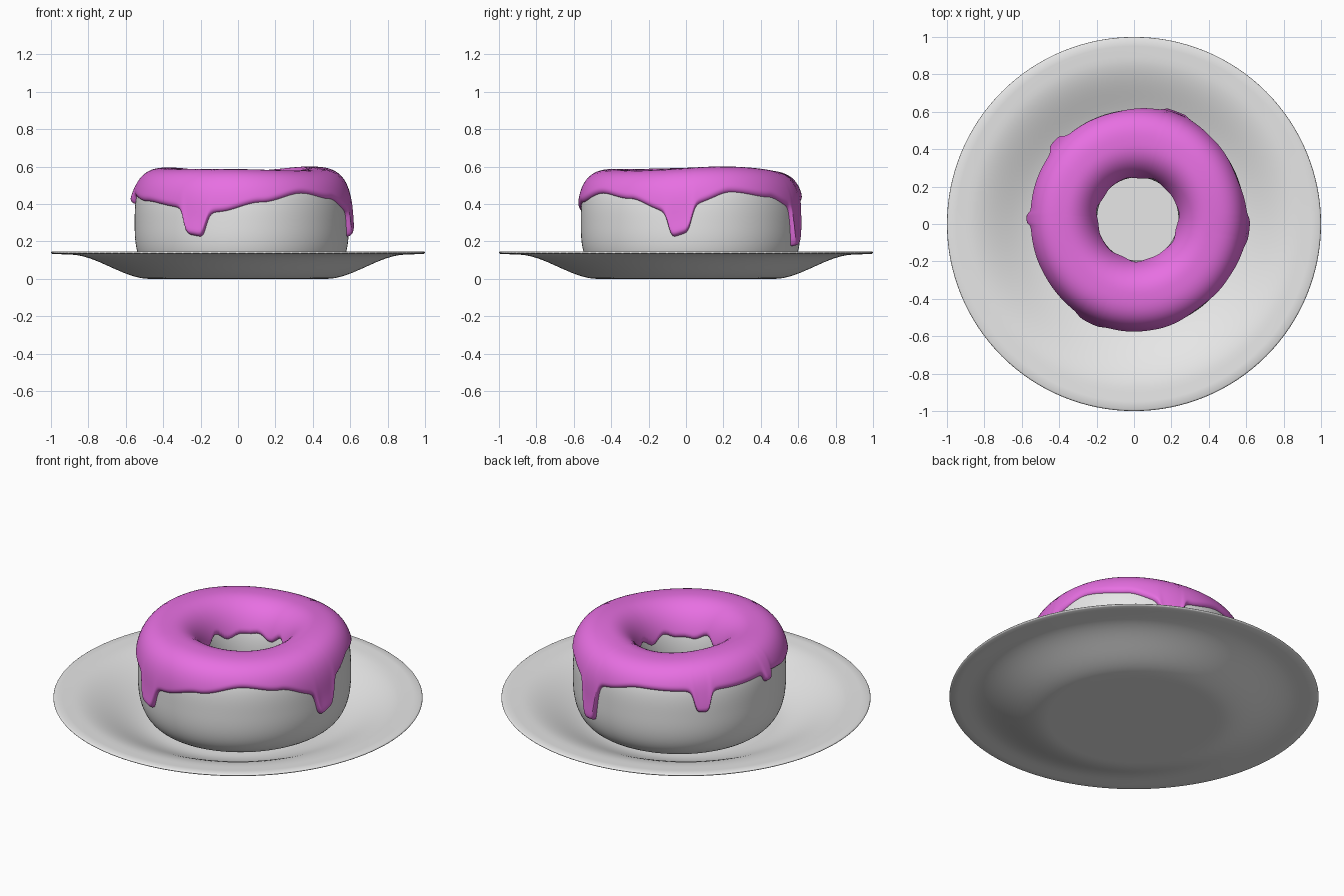
import bpy, bmesh, math
from math import sin, cos, pi

if "Cube" in bpy.data.objects:
    bpy.data.objects.remove(bpy.data.objects["Cube"])

CX, CY = 0.02, 0.028            # ring centre, slightly off the plate centre
RING, ZC, HALF_H = 0.395, 0.295, 0.275


def material(name, rgb):
    m = bpy.data.materials.new(name)
    m.diffuse_color = (*rgb, 1)
    m.use_nodes = True
    m.node_tree.nodes["Principled BSDF"].inputs["Base Color"].default_value = m.diffuse_color
    return m


white = material("white", (0.8, 0.8, 0.8))
pink = material("pink", (0.8, 0.16, 0.76))


def sweep(name, columns, mat, closed=False):
    """Skin a ring of point columns into a smooth mesh."""
    bm = bmesh.new()
    cols = [[bm.verts.new(p) for p in col] for col in columns]
    n, m = len(cols), len(cols[0])
    for j in range(n):
        a, b = cols[j], cols[(j + 1) % n]
        for k in range(m if closed else m - 1):
            k2 = (k + 1) % m
            bm.faces.new((a[k], b[k], b[k2], a[k2]))
    bmesh.ops.remove_doubles(bm, verts=bm.verts, dist=1e-5)
    bmesh.ops.dissolve_degenerate(bm, edges=bm.edges, dist=1e-6)
    for f in bm.faces:
        f.smooth = True
    me = bpy.data.meshes.new(name)
    bm.to_mesh(me)
    bm.free()
    me.materials.append(mat)
    ob = bpy.data.objects.new(name, me)
    bpy.context.collection.objects.link(ob)
    return ob


# Plate: flat base, S-shaped slope, thin flat rim
def plate_z(r):
    t = min(max((r - 0.47) / 0.43, 0), 1)
    return 0.13 * t * t * (3 - 2 * t) + 0.004 * max(0, (r - 0.9) / 0.1)


radii = [0, 0.25, 0.45] + [0.47 + 0.43 * i / 16 for i in range(17)] + [0.95, 0.992]
profile = [(r, plate_z(r)) for r in radii] + [(0.998, 0.137), (1, 0.1405), (0.998, 0.144)]
profile += [(r, plate_z(r) + 0.014) for r in reversed(radii)]
sweep("plate", [[(r * cos(t), r * sin(t), z) for r, z in profile]
                for t in (2 * pi * j / 128 for j in range(128))], white)


# Ring cross-section: rounded box, softer on the hole side, stored by arc length
def section_point(phi):
    c, s = cos(phi), sin(phi)
    n = (3.0 if s > 0 else 2.7) if c > 0 else (2.2 if s > 0 else 2.6)
    a = 0.185 if c > 0 else 0.175
    x = math.copysign(a * abs(c) ** (2 / n), c)
    return RING + x, ZC + math.copysign(HALF_H * abs(s) ** (2 / n), s)


PTS = [section_point(-pi / 2 + 2 * pi * i / 720) for i in range(721)]
LEN = [0.0]
for p, q in zip(PTS, PTS[1:]):
    LEN.append(LEN[-1] + math.dist(p, q))


def at(s):
    lo, hi = 0, 720
    while hi - lo > 1:
        mid = (lo + hi) // 2
        lo, hi = (mid, hi) if LEN[mid] <= s else (lo, mid)
    f = (s - LEN[lo]) / max(LEN[hi] - LEN[lo], 1e-9)
    return tuple(u + (v - u) * f for u, v in zip(PTS[lo], PTS[hi]))


def length_at_z(z, indices):
    return LEN[min(indices, key=lambda i: abs(PTS[i][1] - z))]


def place(r, z, t):
    """Bend a section point round the ring with slight hand-made unevenness."""
    top = max(0, (z - ZC) / HALF_H)
    z += top * top * (0.007 * sin(2 * t + 1) + 0.005 * sin(3 * t))
    r *= 1 - 0.013 * cos(2 * t) + 0.005 * sin(3 * t)
    return CX + r * cos(t), CY + r * sin(t), z


# Dough ring
N_BODY = 72
sweep("dough_ring", [[place(*at(LEN[-1] * k / N_BODY), t) for k in range(N_BODY)]
                     for t in (2 * pi * j / 128 for j in range(128))], white, True)

# Icing: wavy lower edge by angle, with drips (angle, half width, depth)
EDGE = [(-180, .445), (-152, .415), (-124, .385), (-102, .36), (-80, .41), (-56, .46),
        (-35, .43), (-15, .37), (3, .41), (22, .46), (46, .435), (62, .395),
        (80, .41), (103, .455), (125, .45), (158, .44), (180, .445)]
DRIPS = [(-115, 6.5, .145), (-6, 6.5, .155), (70, 5.5, .225), (137, 4.5, .12), (180, 3, .045)]


def edge_height(deg):
    for (a, za), (b, zb) in zip(EDGE, EDGE[1:]):
        if a <= deg <= b:
            f = (deg - a) / (b - a)
            return za + (zb - za) * f * f * (3 - 2 * f)


N_COL, N_ROW = 400, 40
icing = []
for j in range(N_COL):
    deg = -180 + 360 * j / N_COL
    t = math.radians(deg)
    z_out, drip = edge_height(deg), 0
    for d_deg, half, depth in DRIPS:
        off = abs((deg - d_deg + 180) % 360 - 180) / half
        w = 1 / (1 + off ** 6)
        z_out -= depth * w
        drip = max(drip, w)
    # linear interpolation of the outer edge position keeps the rim smooth
    i = next(i for i in range(1, 361) if PTS[i][1] >= z_out)
    f = (z_out - PTS[i - 1][1]) / (PTS[i][1] - PTS[i - 1][1])
    s0 = LEN[i - 1] + f * (LEN[i] - LEN[i - 1])
    z_in = 0.405 + 0.014 * sin(7 * t) + 0.009 * sin(11 * t + 1)
    s1 = length_at_z(z_in, range(361, 540))
    col = []
    for k in range(N_ROW + 1):
        u = 0.5 - 0.5 * cos(pi * k / N_ROW)
        s = s0 + (s1 - s0) * u
        d = min((s - s0), (s1 - s))
        thick = 0.018 + 0.012 * drip * math.exp(-((s - s0) / 0.08) ** 2)
        e = 1 - min(d / 0.025, 1)
        lift = thick * math.sqrt(1 - e * e) - 0.003 * e
        r, z = at(s)
        (ra, za), (rb, zb) = at(s - 0.012), at(s + 0.012)
        n = math.hypot(rb - ra, zb - za)
        col.append(place(r + lift * (zb - za) / n, z - lift * (rb - ra) / n, t))
    icing.append(col)
sweep("icing", icing, pink)
